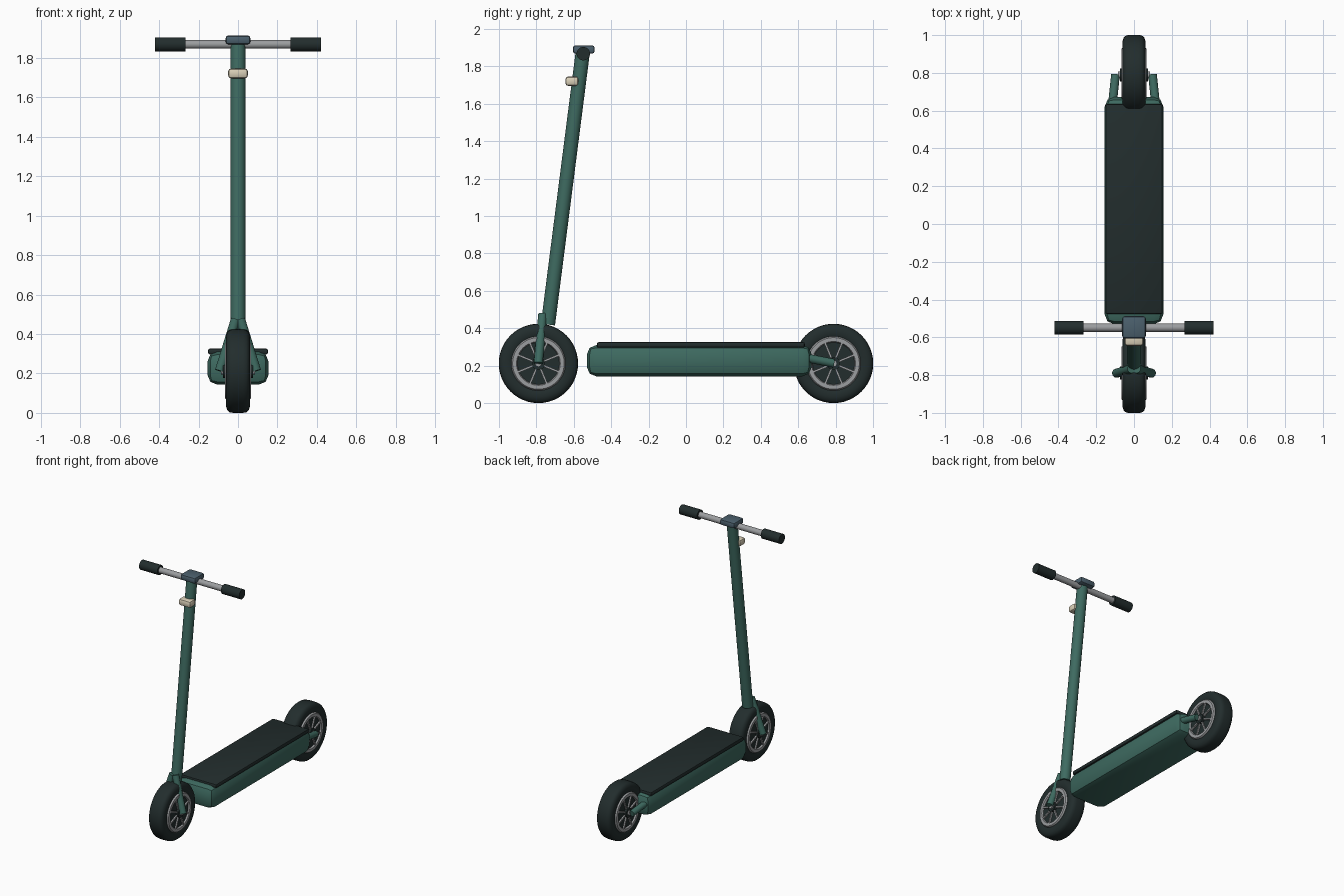
import bpy, bmesh, math
from mathutils import Vector, Matrix

cube = bpy.data.objects.get("Cube")
if cube:
    bpy.data.objects.remove(cube, do_unlink=True)


def material(name, r, g, b):
    m = bpy.data.materials.new(name)
    m.use_nodes = True
    m.diffuse_color = (r, g, b, 1)
    m.node_tree.nodes["Principled BSDF"].inputs["Base Color"].default_value = (r, g, b, 1)
    return m


GREEN = material("frame green", 0.048, 0.145, 0.118)
RUBBER = material("dark rubber", 0.016, 0.026, 0.026)
SILVER = material("silver metal", 0.33, 0.34, 0.35)
SLATE = material("slate blue", 0.07, 0.115, 0.15)
CREAM = material("cream lamp", 0.70, 0.63, 0.48)


def finish(name, bm, mat, angle=35):
    bmesh.ops.recalc_face_normals(bm, faces=bm.faces)
    mesh = bpy.data.meshes.new(name)
    bm.to_mesh(mesh)
    bm.free()
    obj = bpy.data.objects.new(name, mesh)
    bpy.context.collection.objects.link(obj)
    mesh.materials.append(mat)
    bpy.ops.object.select_all(action='DESELECT')
    obj.select_set(True)
    bpy.context.view_layer.objects.active = obj
    bpy.ops.object.shade_smooth_by_angle(angle=math.radians(angle))
    return obj


def rounded_box(name, low, high, bevel, mat, segments=2):
    low, high = Vector(low), Vector(high)
    bm = bmesh.new()
    bmesh.ops.create_cube(bm, size=1)
    bmesh.ops.scale(bm, vec=high - low, verts=bm.verts)
    bmesh.ops.translate(bm, vec=(low + high) / 2, verts=bm.verts)
    bmesh.ops.bevel(bm, geom=bm.edges[:], offset=bevel, segments=segments,
                    profile=0.5, affect='EDGES')
    return finish(name, bm, mat)


def rod(name, start, end, radius, mat, end_radius=None, sides=24):
    start, end = Vector(start), Vector(end)
    axis = end - start
    place = Matrix.Translation((start + end) / 2) @ axis.to_track_quat('Z', 'Y').to_matrix().to_4x4()
    bm = bmesh.new()
    bmesh.ops.create_cone(bm, cap_ends=True, segments=sides, radius1=radius,
                          radius2=end_radius or radius, depth=axis.length, matrix=place)
    return finish(name, bm, mat)


def lathe(name, profile, centre, mat, steps=48):
    """Spin a closed (x, radius) profile about the axle direction."""
    bm = bmesh.new()
    verts = [bm.verts.new((x, 0, r)) for x, r in profile]
    edges = [bm.edges.new((v, verts[i - 1])) for i, v in enumerate(verts)]
    bmesh.ops.spin(bm, geom=verts + edges, cent=(0, 0, 0), axis=(1, 0, 0),
                   angle=math.tau, steps=steps, use_merge=True)
    bmesh.ops.remove_doubles(bm, verts=bm.verts, dist=0.0001)
    bmesh.ops.translate(bm, vec=centre, verts=bm.verts)
    return finish(name, bm, mat, 40)


def mirrored(half):
    return half + [(-x, r) for x, r in reversed(half)]


# Wheels
AXLE_Y, AXLE_Z = 0.789, 0.212
TIRE = mirrored([(0.05, 0.135), (0.06, 0.15), (0.06, 0.18), (0.054, 0.199),
                 (0.042, 0.209), (0.025, 0.212)])
RIM = mirrored([(0.058, 0.112), (0.067, 0.117), (0.067, 0.138), (0.058, 0.145)])


def wheel(prefix, y):
    centre = Vector((0, y, AXLE_Z))
    lathe(prefix + "_tire", TIRE, centre, RUBBER)
    lathe(prefix + "_rim", RIM, centre, SILVER)
    across = Vector((1, 0, 0))
    rod(prefix + "_wheel_disc", centre - across * 0.056, centre + across * 0.056,
        0.125, RUBBER, sides=48)
    rod(prefix + "_hub", centre - across * 0.075, centre + across * 0.075, 0.035, RUBBER)
    rod(prefix + "_axle", centre - across * 0.085, centre + across * 0.085, 0.018, SILVER)
    # Spokes on both faces
    bm = bmesh.new()
    for side in (-1, 1):
        for i in range(8):
            place = (Matrix.Translation(centre + across * side * 0.06)
                     @ Matrix.Rotation((i + 0.5) * math.tau / 8, 4, 'X')
                     @ Matrix.Translation((0, 0, 0.075))
                     @ Matrix.Diagonal((0.014, 0.011, 0.09, 1)))
            bmesh.ops.create_cube(bm, size=1, matrix=place)
    finish(prefix + "_spokes", bm, SILVER)


wheel("front", -AXLE_Y)
wheel("rear", AXLE_Y)

# Deck and standing mat
rounded_box("deck", (-0.155, -0.53, 0.143), (0.155, 0.672, 0.31), 0.05, GREEN)
rounded_box("deck_mat", (-0.152, -0.477, 0.296), (0.152, 0.635, 0.326), 0.01, RUBBER)

# Front fork and rear wheel supports
for side, label in ((1, "left"), (-1, "right")):
    rod(label + "_fork_leg", (side * 0.012, -0.766, 0.475), (side * 0.093, -0.79, 0.213),
        0.024, GREEN)
    rod(label + "_rear_support", (side * 0.118, 0.6, 0.25), (side * 0.098, 0.79, 0.213),
        0.023, GREEN)

# Steering column
rod("steering_column", (0, -0.738, 0.42), (0, -0.552, 1.875), 0.038, GREEN, sides=32)

# Handlebar, grips and display
BAR_Y, BAR_Z = -0.549, 1.868
rod("handlebar", (-0.4, BAR_Y, BAR_Z), (0.4, BAR_Y, BAR_Z), 0.022, SILVER)
for side, label in ((1, "left"), (-1, "right")):
    rod(label + "_grip", (side * 0.267, BAR_Y, BAR_Z), (side * 0.42, BAR_Y, BAR_Z),
        0.036, RUBBER)
rounded_box("display", (-0.063, -0.605, 1.868), (0.063, -0.488, 1.913), 0.014, SLATE)

# Headlamp
rounded_box("headlamp", (-0.05, -0.645, 1.696), (0.05, -0.575, 1.746), 0.015, CREAM)
